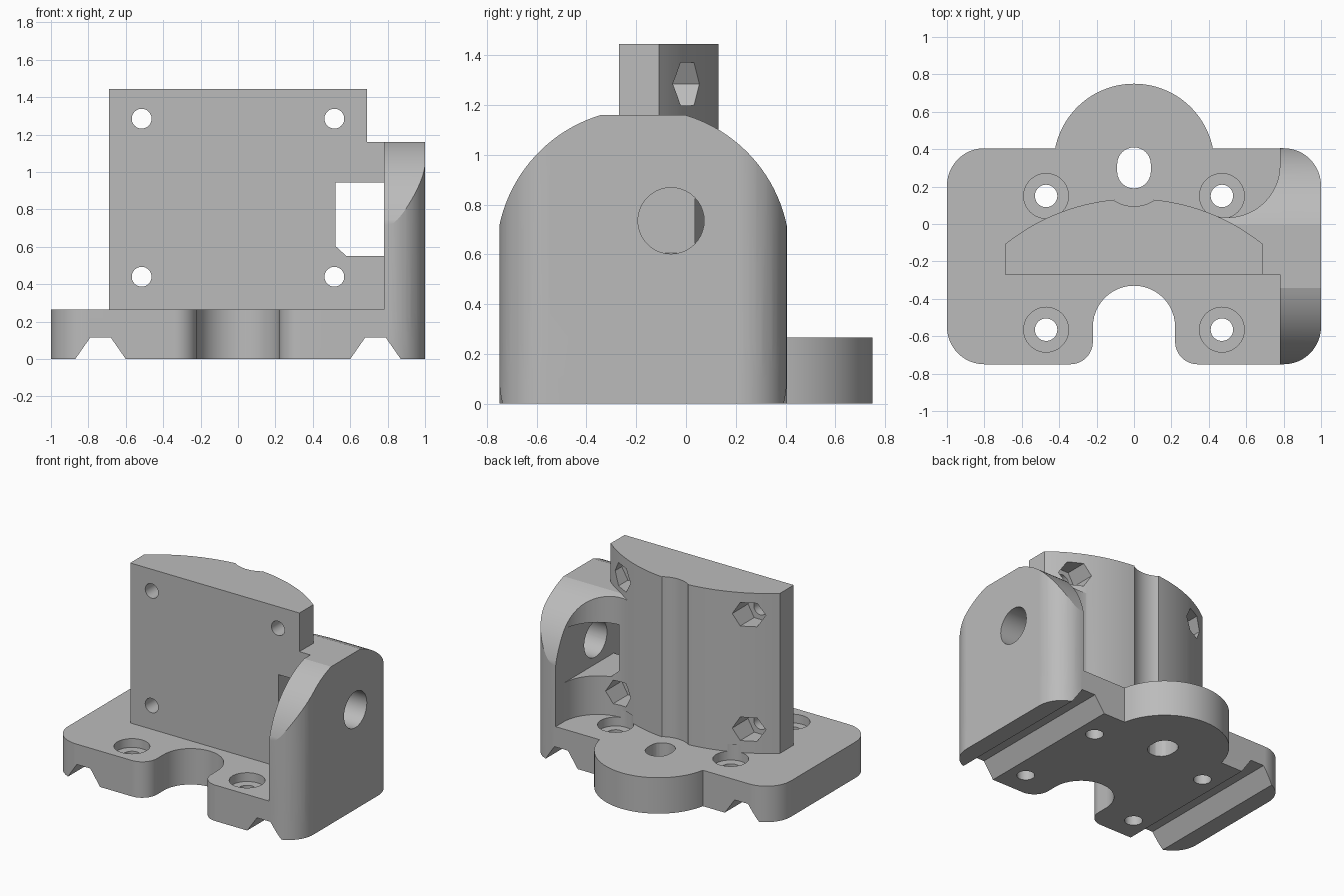
import bpy, bmesh
from math import sin, cos, radians

if "Cube" in bpy.data.objects:
    bpy.data.objects.remove(bpy.data.objects["Cube"], do_unlink=True)

grey = bpy.data.materials.new("plain grey")
grey.use_nodes = True
grey.diffuse_color = (0.5, 0.5, 0.5, 1)
grey.node_tree.nodes["Principled BSDF"].inputs["Base Color"].default_value = (0.5, 0.5, 0.5, 1)


def arc(cx, cy, r, start, end, n=12):
    angles = [radians(start + (end - start) * i / n) for i in range(n + 1)]
    return [(cx + r * cos(a), cy + r * sin(a)) for a in angles]


def circle(cx, cy, r, n=40, turn=0):
    return arc(cx, cy, r, turn, turn + 360, n)[:-1]


def mirrored(half):
    return half + [(-x, y) for x, y in reversed(half[1:-1])]


def prism(name, outline, lo, hi, axis="Z"):
    """Extrude a closed outline from lo to hi along an axis."""
    place = {"X": lambda a, b, h: (h, a, b),
             "Y": lambda a, b, h: (a, h, b),
             "Z": lambda a, b, h: (a, b, h)}[axis]
    bm = bmesh.new()
    low = [bm.verts.new(place(a, b, lo)) for a, b in outline]
    high = [bm.verts.new(place(a, b, hi)) for a, b in outline]
    bm.faces.new(low)
    bm.faces.new(high)
    for i in range(len(low)):
        j = (i + 1) % len(low)
        bm.faces.new((low[i], low[j], high[j], high[i]))
    bmesh.ops.recalc_face_normals(bm, faces=bm.faces)
    mesh = bpy.data.meshes.new(name)
    bm.to_mesh(mesh)
    bm.free()
    mesh.materials.append(grey)
    obj = bpy.data.objects.new(name, mesh)
    bpy.context.collection.objects.link(obj)
    return obj


def combine(body, tool, operation):
    """Apply a boolean and discard the tool."""
    bpy.context.view_layer.objects.active = body
    mod = body.modifiers.new(operation.lower(), "BOOLEAN")
    mod.operation = operation
    mod.solver = "EXACT"
    mod.object = tool
    bpy.ops.object.modifier_apply(modifier=mod.name)
    bpy.data.objects.remove(tool, do_unlink=True)


# Base with rounded corners, front notch and rear lobe
bracket = prism("mounting_bracket", mirrored(
    arc(0, -0.55, 0.22, 90, 0)
    + arc(0.34, -0.63, 0.12, 180, 270)
    + arc(0.8, -0.55, 0.2, -90, 0)
    + arc(0.8, 0.205, 0.2, 0, 90)
    + arc(0, 0.32, 0.43, 11.4, 90, 24)), 0, 0.265)

# Upright plate with bowed back and central channel
plate = prism("upright_plate", mirrored(
    [(0, -0.27), (0.69, -0.27)]
    + arc(0, -0.965, 1.1, 51.1, 84.5, 16)
    + arc(0, 0.295, 0.2, -57.5, -90, 8)), 0.1, 1.445)

# Side wall with concave web, trimmed by a domed profile
wall = prism("side_wall",
             [(0.404, -0.27), (0.78, -0.27), (0.78, -0.75)]
             + arc(0.8, -0.55, 0.2, -90, 0)
             + arc(0.8, 0.205, 0.2, 0, 90)
             + [(0.78, 0.405)]
             + arc(0.5, 0.315, 0.28, 0, -110, 20), 0.1, 1.3)
dome = prism("dome_trim",
             [(-0.7505, -0.1), (0.4055, -0.1)]
             + arc(-0.1725, 0.595, 0.59, 11.6, 73.2, 20)
             + arc(-0.1725, 0.595, 0.59, 106.8, 168.4, 20), 0.2, 1.2, "X")
combine(wall, dome, "INTERSECT")
combine(bracket, plate, "UNION")
combine(bracket, wall, "UNION")

# Window beside the wall and shaft hole through it
cuts = [
    prism("window", [(0.58, 0.55), (0.78, 0.55), (0.78, 0.945),
                     (0.52, 0.945), (0.52, 0.605)], -0.5, 0.5, "Y"),
    prism("shaft_hole", circle(-0.06, 0.735, 0.133), 0.7, 1.1, "X"),
    prism("lobe_slot", arc(0, 0.32, 0.09, 0, 180) + arc(0, 0.28, 0.09, 180, 360), -0.1, 0.5),
]
for side in (-1, 1):
    # Dovetail grooves under the base
    cuts.append(prism("groove", [(side * x, z) for x, z in (
        (0.53, -0.1), (0.6, 0), (0.68, 0.115), (0.79, 0.115), (0.87, 0), (0.94, -0.1))],
        -1, 1, "Y"))
    # Counterbored base screws
    for y in (0.15, -0.565):
        cuts.append(prism("screw_hole", circle(side * 0.47, y, 0.06), -0.1, 0.5))
        cuts.append(prism("counterbore", circle(side * 0.47, y, 0.12), 0.2, 0.32))
    # Plate screws with hexagonal nut pockets behind
    for z in (0.44, 1.285):
        cuts.append(prism("plate_hole", circle(side * 0.515, z, 0.053), -0.5, 0.1, "Y"))
        cuts.append(prism("nut_pocket", circle(side * 0.515, z, 0.1, 6), -0.13, 0.3, "Y"))
for cutter in cuts:
    combine(bracket, cutter, "DIFFERENCE")

# Smooth curved faces, keep edges crisp
bpy.ops.object.select_all(action="DESELECT")
bracket.select_set(True)
bpy.context.view_layer.objects.active = bracket
bpy.ops.object.shade_smooth_by_angle(angle=radians(15))
weighted = bracket.modifiers.new("weighted_normals", "WEIGHTED_NORMAL")
weighted.keep_sharp = True
